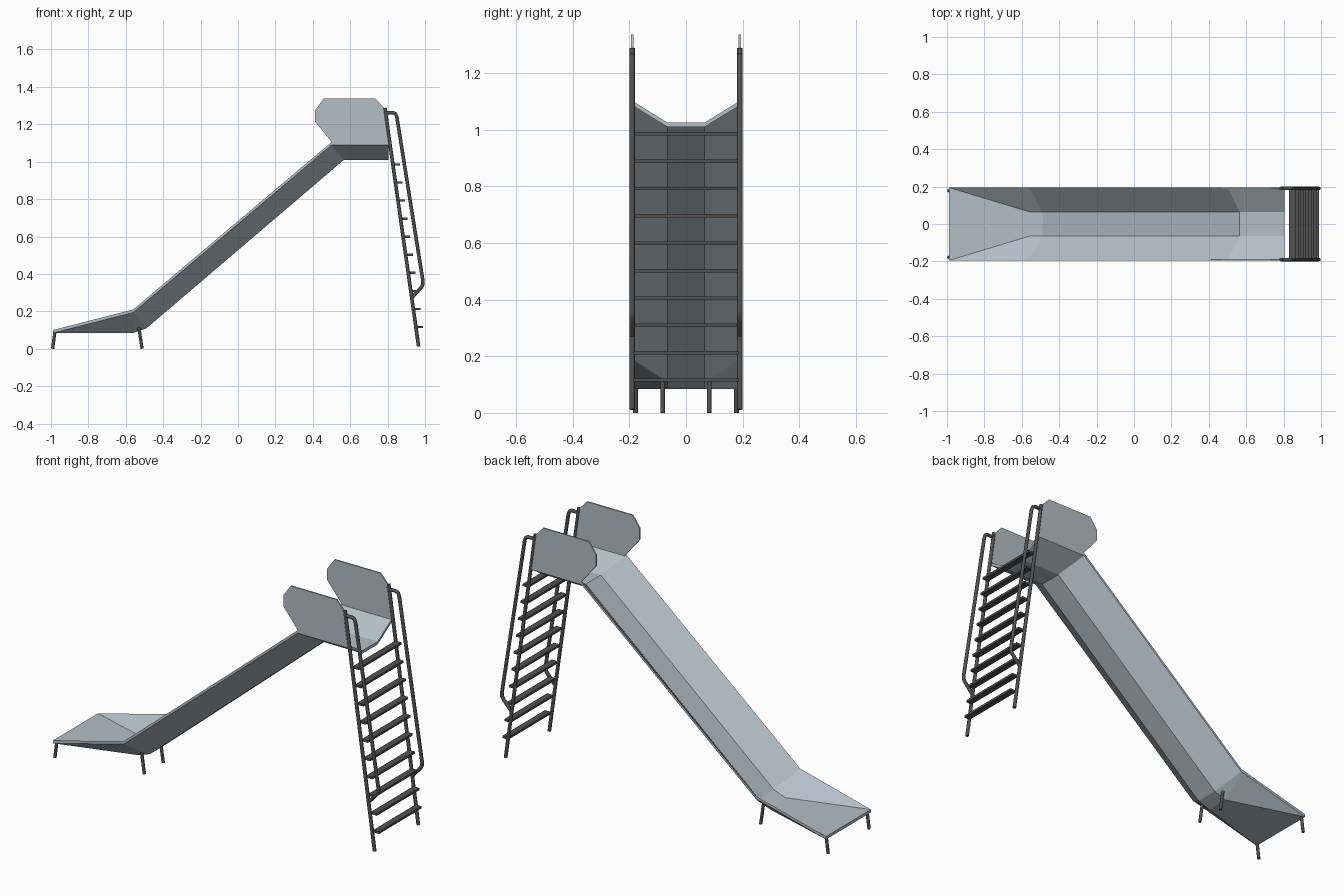
import bpy, bmesh
from mathutils import Vector

if "Cube" in bpy.data.objects:
    bpy.data.objects.remove(bpy.data.objects["Cube"])


def material(name, color):
    m = bpy.data.materials.new(name)
    m.diffuse_color = (*color, 1)
    m.use_nodes = True
    m.node_tree.nodes["Principled BSDF"].inputs["Base Color"].default_value = m.diffuse_color
    return m


SHEET = material("blue grey sheet metal", (0.45, 0.52, 0.57))
DARK = material("dark grey steel", (0.085, 0.083, 0.083))


def add_object(name, bm, mat):
    bmesh.ops.recalc_face_normals(bm, faces=bm.faces[:])
    me = bpy.data.meshes.new(name)
    bm.to_mesh(me)
    bm.free()
    me.materials.append(mat)
    ob = bpy.data.objects.new(name, me)
    bpy.context.collection.objects.link(ob)
    return ob


def thicken(bm, offset):
    """Extrude the whole sheet into a solid by one offset."""
    ext = bmesh.ops.extrude_face_region(bm, geom=bm.faces[:], use_keep_orig=True)
    verts = [g for g in ext["geom"] if isinstance(g, bmesh.types.BMVert)]
    bmesh.ops.translate(bm, verts=verts, vec=Vector(offset))


def tube(name, points, radius=0.0095):
    cu = bpy.data.curves.new(name, "CURVE")
    cu.dimensions = "3D"
    cu.bevel_depth = radius
    cu.bevel_resolution = 2
    cu.use_fill_caps = True
    sp = cu.splines.new("POLY")
    sp.points.add(len(points) - 1)
    for p, co in zip(sp.points, points):
        p.co = (*co, 1)
    cu.materials.append(DARK)
    ob = bpy.data.objects.new(name, cu)
    bpy.context.collection.objects.link(ob)
    return ob


def box(name, center, size, mat):
    bm = bmesh.new()
    bmesh.ops.create_cube(bm, size=1)
    for v in bm.verts:
        v.co = Vector(a * b for a, b in zip(v.co, size)) + Vector(center)
    return add_object(name, bm, mat)


# chute: stations of (rim x, rim z, floor x, floor z, floor half width)
W, F = 0.195, 0.065
stations = [
    (0.805, 1.105, 0.805, 1.025, F),
    (0.50, 1.105, 0.565, 1.025, F),
    (-0.56, 0.21, -0.49, 0.125, F),
    (-0.56, 0.21, -0.56, 0.10, F),
    (-0.99, 0.10, -0.99, 0.10, W),
]
bm = bmesh.new()
rows = []
for rx, rz, fx, fz, fw in stations:
    section = [(rx, -W, rz), (fx, -fw, fz), (fx, fw, fz), (rx, W, rz)]
    rows.append([bm.verts.new(c) for c in section])
for a, b in zip(rows, rows[1:]):
    for i in range(3):
        bm.faces.new((a[i], a[i + 1], b[i + 1], b[i]))
bmesh.ops.remove_doubles(bm, verts=bm.verts[:], dist=0.0005)
thicken(bm, (0, 0, -0.016))
add_object("chute", bm, SHEET)

# side guard panels beside the platform
outline = [(0.505, 1.10), (0.805, 1.10), (0.79, 1.278), (0.735, 1.337),
           (0.457, 1.337), (0.413, 1.275), (0.413, 1.213)]


def rail_x(z):
    return 0.966 - 0.1415 * (z - 0.01)


for side, s in (("front", -1), ("back", 1)):
    bm = bmesh.new()
    bm.faces.new([bm.verts.new((x, s * 0.186, z)) for x, z in outline])
    thicken(bm, (0, s * 0.0085, 0))
    add_object(side + "_guard_panel", bm, SHEET)

    # ladder rail and bent hand rail
    y = s * 0.19
    tube(side + "_ladder_rail", [(rail_x(z), y, z) for z in (0.012, 1.288)])
    tube(side + "_hand_rail", [
        (rail_x(1.262), y, 1.262), (0.83, y, 1.262), (0.843, y, 1.255),
        (0.850, y, 1.235), (0.989, y, 0.36), (0.988, y, 0.342),
        (0.98, y, 0.328), (rail_x(0.272), y, 0.272)])

    # support legs under the chute
    tube(side + "_end_leg", [(-0.991, s * 0.178, 0), (-0.979, s * 0.178, 0.09)], 0.0085)
    tube(side + "_middle_leg", [(-0.513, s * 0.082, 0), (-0.53, s * 0.082, 0.115)], 0.0085)

# ladder steps
for i in range(10):
    z = 0.116 + i * 0.0966
    box(f"step_{i + 1}", (rail_x(z) + 0.02, 0, z), (0.036, 0.37, 0.012), DARK)
